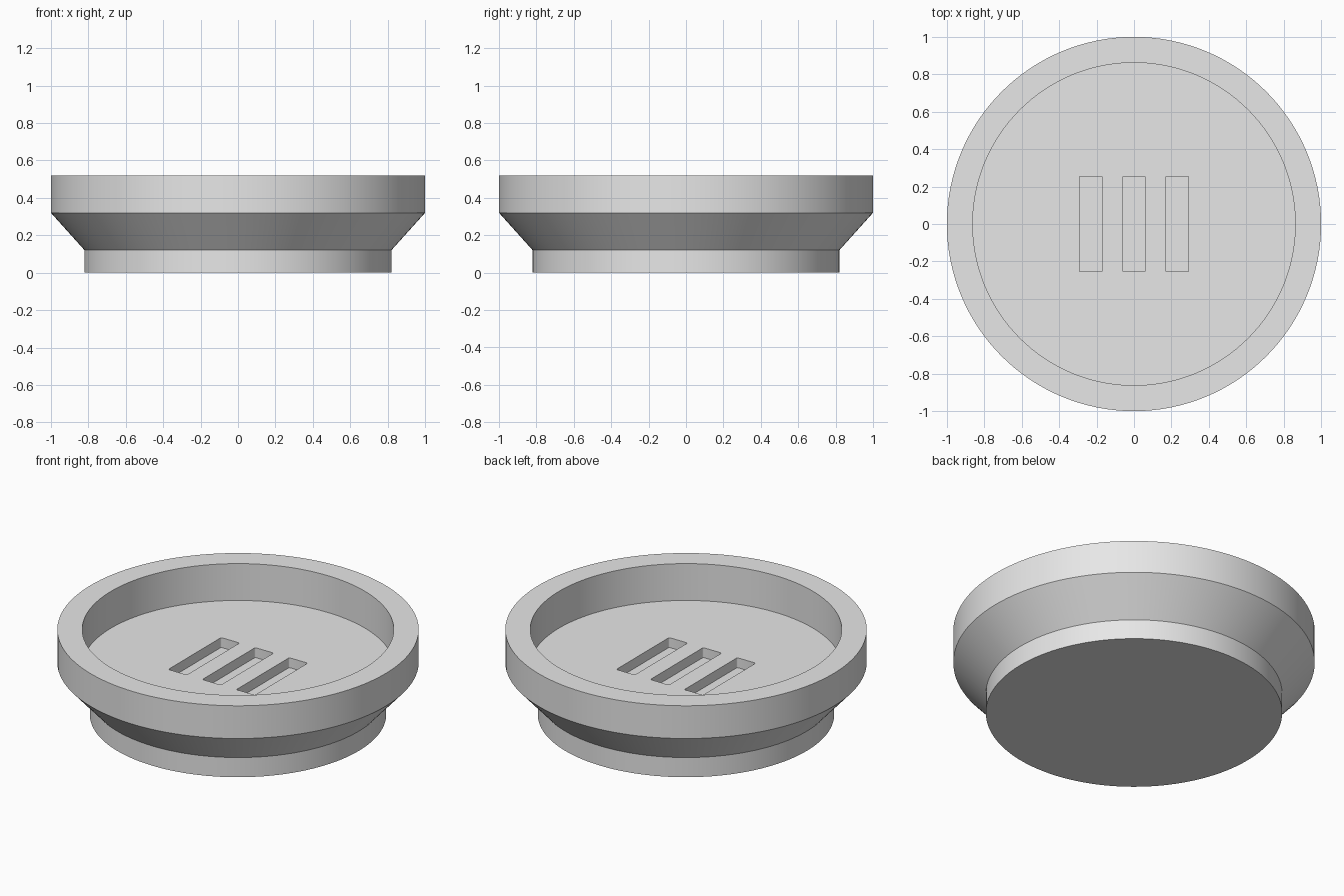
import bpy, bmesh, math
from mathutils import Matrix

cube = bpy.data.objects.get("Cube")
if cube:
    bpy.data.objects.remove(cube, do_unlink=True)

SEGMENTS = 128
FLOOR, SLOT_DEPTH = 0.295, 0.06

grey = bpy.data.materials.new("light grey")
grey.use_nodes = True
grey.diffuse_color = (0.8, 0.8, 0.8, 1)
grey.node_tree.nodes["Principled BSDF"].inputs["Base Color"].default_value = (0.8, 0.8, 0.8, 1)


def make_object(name, bm):
    bmesh.ops.recalc_face_normals(bm, faces=bm.faces)
    mesh = bpy.data.meshes.new(name)
    bm.to_mesh(mesh)
    bm.free()
    mesh.materials.append(grey)
    obj = bpy.data.objects.new(name, mesh)
    bpy.context.collection.objects.link(obj)
    return obj


# Dish: stacked rings of radius and height, from the foot up and over the rim
profile = [(0.82, 0), (0.82, 0.12), (1, 0.32), (1, 0.52), (0.862, 0.52), (0.862, FLOOR)]
bm = bmesh.new()
rings = []
for radius, z in profile:
    rings.append([bm.verts.new((radius * math.cos(a), radius * math.sin(a), z))
                  for a in (2 * math.pi * i / SEGMENTS for i in range(SEGMENTS))])
for low, high in zip(rings, rings[1:]):
    for i in range(SEGMENTS):
        j = (i + 1) % SEGMENTS
        bm.faces.new((low[i], low[j], high[j], high[i]))
bm.faces.new(rings[0][::-1])
bm.faces.new(rings[-1])
dish = make_object("dish", bm)

# Three slots with slightly rounded corners, sunk into the dish floor
bm = bmesh.new()
for x in (-0.23, 0, 0.23):
    bmesh.ops.create_cube(bm, size=1, matrix=Matrix.Translation((x, 0, FLOOR))
                          @ Matrix.Diagonal((0.125, 0.51, 2 * SLOT_DEPTH, 1)))
uprights = [e for e in bm.edges if abs(e.verts[0].co.z - e.verts[1].co.z) > SLOT_DEPTH]
bmesh.ops.bevel(bm, geom=uprights, offset=0.008, segments=3, profile=0.5, affect='EDGES')
cutter = make_object("slot_cutter", bm)
cutter.hide_render = True

cut = dish.modifiers.new("slots", 'BOOLEAN')
cut.operation = 'DIFFERENCE'
cut.solver = 'EXACT'
cut.object = cutter

# Apply the cut, then smooth the round walls and keep the edges sharp
bpy.ops.object.select_all(action='DESELECT')
dish.select_set(True)
bpy.context.view_layer.objects.active = dish
bpy.ops.object.modifier_apply(modifier=cut.name)
bpy.data.objects.remove(cutter, do_unlink=True)
bpy.ops.object.shade_smooth_by_angle(angle=math.radians(32))
